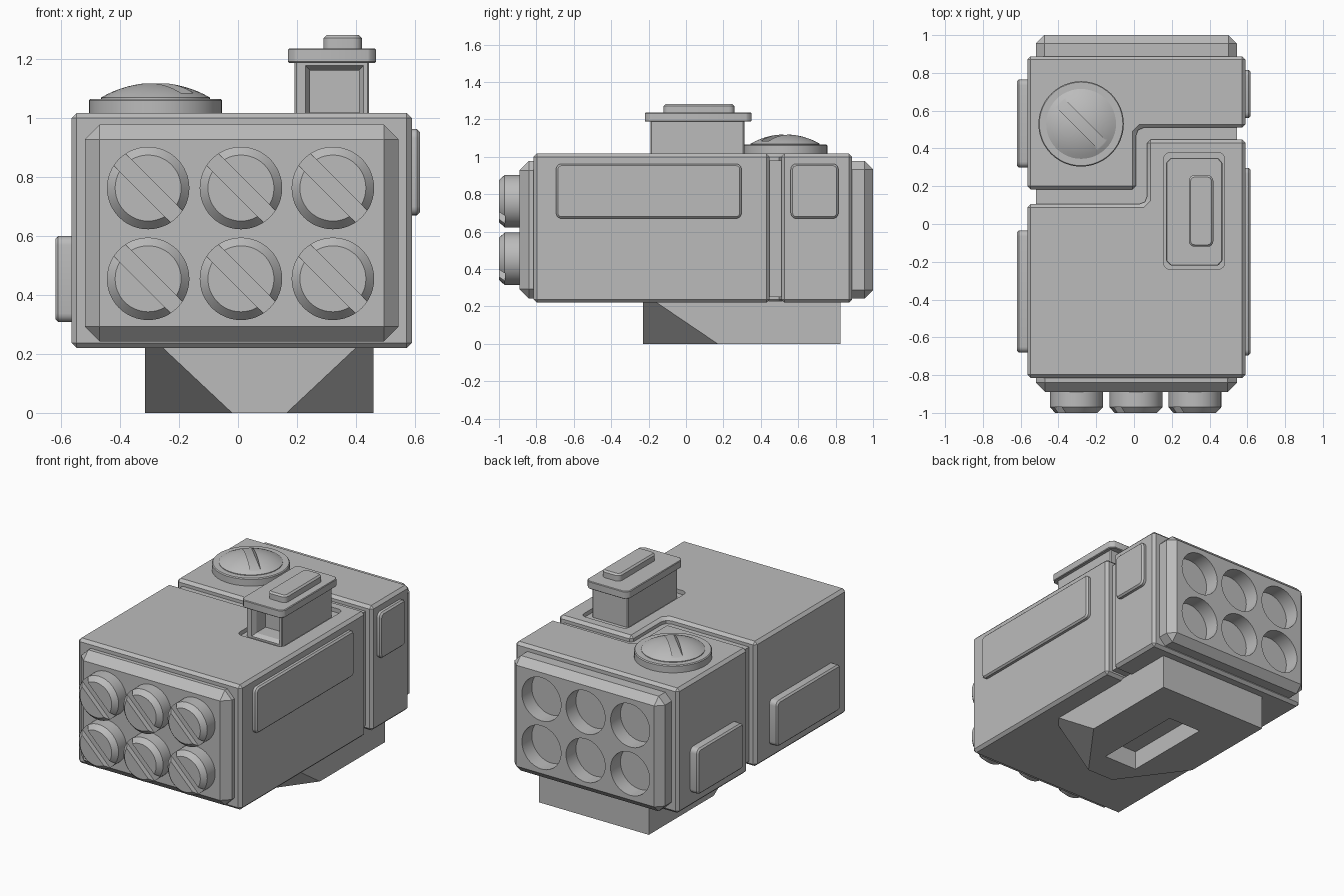
import bpy, bmesh, math
from mathutils import Matrix, Vector

if "Cube" in bpy.data.objects:
    bpy.data.objects.remove(bpy.data.objects["Cube"])

metal = bpy.data.materials.new("launcher grey")
metal.diffuse_color = (0.5, 0.5, 0.5, 1)
metal.use_nodes = True
metal.node_tree.nodes["Principled BSDF"].inputs["Base Color"].default_value = metal.diffuse_color

# Maps from (u, v, w) profile space into the world; w is the extrusion direction
UP = lambda p: (p[0], p[1], p[2])
SIDE = lambda p: (p[2], p[0], p[1])
DEPTH = lambda p: (p[0], p[2], p[1])


def loft(name, loops, place=UP):
    """Skin a stack of matching loops and cap both ends."""
    bm = bmesh.new()
    rows = [[bm.verts.new(place(p)) for p in loop] for loop in loops]
    n = len(rows[0])
    for a, b in zip(rows, rows[1:]):
        for i in range(n):
            bm.faces.new((a[i], a[(i + 1) % n], b[(i + 1) % n], b[i]))
    bm.faces.new(rows[0])
    bm.faces.new(rows[-1])
    bmesh.ops.recalc_face_normals(bm, faces=bm.faces)
    me = bpy.data.meshes.new(name)
    bm.to_mesh(me)
    bm.free()
    me.materials.append(metal)
    ob = bpy.data.objects.new(name, me)
    bpy.context.collection.objects.link(ob)
    return ob


def apply(ob, mod):
    bpy.context.view_layer.objects.active = ob
    bpy.ops.object.modifier_apply(modifier=mod.name)


def prism(name, pts, w0, w1, bevel=0, place=UP):
    ob = loft(name, [[(u, v, w) for u, v in pts] for w in (w0, w1)], place)
    if bevel:
        m = ob.modifiers.new("bevel", 'BEVEL')
        m.width, m.segments, m.limit_method = bevel, 1, 'ANGLE'
        apply(ob, m)
    return ob


def rect(u0, u1, v0, v1):
    return [(u0, v0), (u1, v0), (u1, v1), (u0, v1)]


def round_rect(u0, u1, v0, v1, r, n=4):
    pts = []
    for k, (cu, cv) in enumerate([(u1 - r, v1 - r), (u0 + r, v1 - r), (u0 + r, v0 + r), (u1 - r, v0 + r)]):
        for i in range(n + 1):
            a = math.pi / 2 * (k + i / n)
            pts.append((cu + r * math.cos(a), cv + r * math.sin(a)))
    return pts


def plate(name, u0, u1, v0, v1, w0, w1, place, r=0.03, edge=0.01):
    """Rounded plate with a chamfer on its outer (w1) rim."""
    wm = w1 - math.copysign(edge, w1 - w0)
    layers = [(0, w0), (0, wm), (edge, w1)]
    return loft(name, [[(u, v, w) for u, v in round_rect(u0 + i, u1 - i, v0 + i, v1 - i, r - i)]
                       for i, w in layers], place)


def lathe(name, cu, cv, profile, place=UP, n=48):
    return loft(name, [[(cu + r * math.cos(2 * math.pi * i / n), cv + r * math.sin(2 * math.pi * i / n), w)
                        for i in range(n)] for r, w in profile], place)


def cut(ob, cutter):
    m = ob.modifiers.new("cut", 'BOOLEAN')
    m.operation, m.solver, m.object = 'DIFFERENCE', 'EXACT', cutter
    apply(ob, m)
    bpy.data.objects.remove(cutter)


def slot(ob, cu, cv, half, length, w0, w1, place):
    """Diagonal screwdriver-style groove."""
    pts = []
    for a, b in rect(-length, length, -half, half):
        c = math.sqrt(0.5)
        pts.append((cu + c * (a + b), cv + c * (b - a)))
    cut(ob, prism("slot_cutter", pts, w0, w1, 0, place))


# Housing: two interlocking stepped halves around an inner core
front = prism("front_housing", [(-0.565, -0.815), (0.59, -0.815), (0.59, 0.447), (0.07, 0.447),
                                (0.07, 0.13), (0.045, 0.105), (-0.565, 0.105)], 0.22, 1.018, 0.026)
prism("rear_housing", [(-0.565, 0.183), (0.01, 0.183), (0.01, 0.485), (0.035, 0.51),
                       (0.59, 0.51), (0.59, 0.888), (-0.565, 0.888)], 0.22, 1.018, 0.026)
prism("inner_core", rect(-0.52, 0.545, -0.75, 0.85), 0.25, 0.98)

# End plates
prism("front_plate", rect(-0.52, 0.545, -0.89, -0.65), 0.243, 0.978, 0.05)
back = prism("back_plate", rect(-0.52, 0.545, 0.75, 1.0), 0.243, 0.978, 0.045)

# Rocket tips at the front, exhaust holes at the back
for x in (-0.305, 0.01, 0.322):
    for z in (0.763, 0.455):
        tip = lathe("rocket_tip", x, z, [(0.14, -0.85), (0.14, -0.97), (0.112, -1.0)], DEPTH)
        slot(tip, x, z, 0.028, 0.2, -0.968, -1.1, DEPTH)
        cut(back, lathe("hole_cutter", x, z, [(0.138, 0.9), (0.138, 1.1)], DEPTH))

# Sight post standing in a shallow pocket
cut(front, prism("pocket_cutter", round_rect(0.157, 0.48, -0.24, 0.378, 0.035), 0.992, 1.1))
post = prism("sight_post", rect(0.192, 0.445, -0.19, 0.312), 0.985, 1.2, 0.006)
cut(post, loft("window_cutter", [[(u, v, w) for u, v in rect(0.245 - g, 0.41 + g, 1.02 - g, 1.162 + g)]
                                 for g, w in ((0, -0.07), (0, -0.165), (0.017, -0.191), (0.017, -0.3))], DEPTH))
prism("sight_flange", [(0.195, -0.22), (0.445, -0.22), (0.468, -0.195), (0.468, 0.325),
                       (0.445, 0.35), (0.195, 0.35), (0.17, 0.325), (0.17, -0.195)], 1.188, 1.237, 0.004)
plate("sight_cap", 0.29, 0.42, -0.12, 0.258, 1.23, 1.282, UP)

# Round hatch with grooved dome
lathe("hatch_base", -0.28, 0.53, [(0.226, 1.0), (0.226, 1.06), (0.221, 1.066)])
a, h = 0.185, 0.05
R = (a * a + h * h) / (2 * h)
top = math.asin(a / R)
cap = [(R * math.sin(top * k / 8), 1.12 - R + R * math.cos(top * k / 8)) for k in (8, 7, 6, 5, 4, 3, 2, 1, 0.1)]
dome = lathe("hatch_dome", -0.28, 0.53, [(a, 1.05)] + cap)
slot(dome, -0.28, 0.53, 0.03, 0.3, 1.085, 1.3, UP)

# Side panels
for y0, y1 in ((-0.68, -0.035), (0.3, 0.765)):
    plate("left_panel", y0, y1, 0.308, 0.6, -0.55, -0.62, SIDE)
for y0, y1 in ((-0.695, 0.297), (0.56, 0.815)):
    plate("right_panel", y0, y1, 0.67, 0.963, 0.57, 0.617, SIDE)


# Mounting foot with slanted front corners and a socket underneath
def foot_loop(x0, x1, y, z):
    return [(x0, -0.23, z), (x1, -0.23, z), (0.46, y, z), (0.46, 0.825, z), (-0.315, 0.825, z), (-0.315, y, z)]


foot = loft("mount_foot", [foot_loop(-0.02, 0.165, 0.17, 0), foot_loop(-0.265, 0.41, -0.17, 0.23)])
cut(foot, prism("socket_cutter", rect(-0.045, 0.19, -0.04, 0.56), -0.1, 0.12))

# Smooth round surfaces, keep hard edges
bpy.ops.object.select_all(action='SELECT')
bpy.context.view_layer.objects.active = front
bpy.ops.object.shade_smooth_by_angle(angle=math.radians(30))
